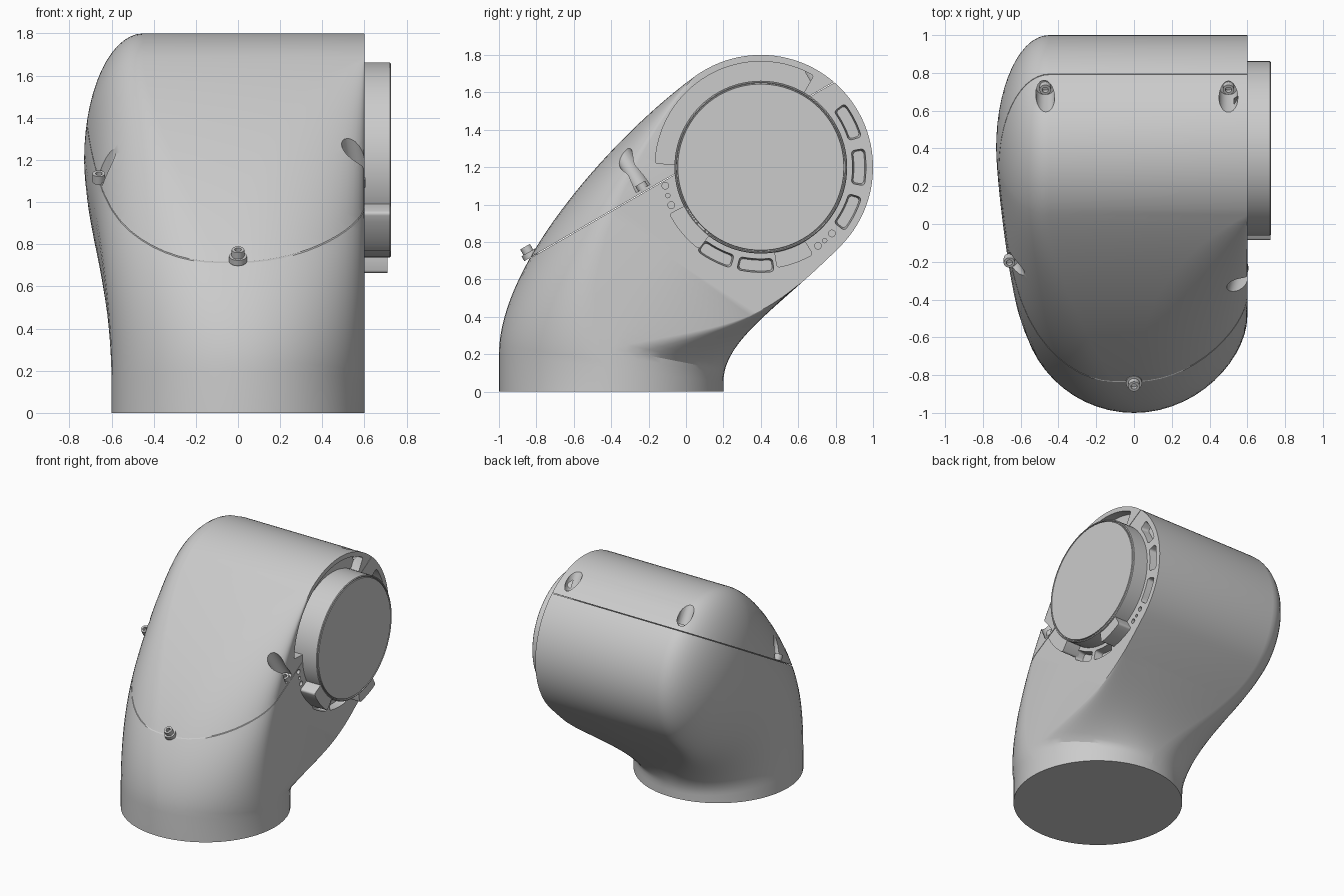
import bpy, bmesh, math
from mathutils import Vector, Matrix

if "Cube" in bpy.data.objects:
    bpy.data.objects.remove(bpy.data.objects["Cube"])

CY, CZ, R = 0.4, 1.2, 0.6                      # axis of the horizontal barrel
A_FRONT, A_BACK = 126, -45                      # where the neck meets the barrel
NQ, NS, NR = 14, 32, 48
PLANE_CO = Vector((0, -0.86, 0.70))             # parting plane, tilted 30 degrees
PLANE_NO = Vector((0, -0.5, 0.866)).normalized()


def finish(bm, name, smooth=True):
    bmesh.ops.recalc_face_normals(bm, faces=bm.faces[:])
    me = bpy.data.meshes.new(name)
    bm.to_mesh(me)
    bm.free()
    ob = bpy.data.objects.new(name, me)
    bpy.context.collection.objects.link(ob)
    if smooth:
        smooth_object(ob)
    return ob


def smooth_object(ob):
    bpy.ops.object.select_all(action='DESELECT')
    ob.select_set(True)
    bpy.context.view_layer.objects.active = ob
    bpy.ops.object.shade_smooth_by_angle(angle=math.radians(28))


def bezier(p, t):
    u = 1 - t
    return p[0]*u**3 + p[1]*3*u*u*t + p[2]*3*u*t*t + p[3]*t**3


def on_barrel(deg):
    t = math.radians(deg)
    return Vector((CY + R*math.cos(t), CZ + R*math.sin(t)))


def section(s):
    """Cross-section (x, r): circle at s=0, flat right end and domed left end at s=1."""
    ease = s*s*(3 - 2*s)
    wl = 0.6 + 0.13*ease*s**0.3
    al = wl - 0.45*ease
    bl = 1 - 0.25*math.sin(math.pi*s)**2        # fuller left shoulder half way up
    sb = max(0, (s - 0.1)/0.9)
    bb = (1 - sb)**4
    ab = 0.6*(1 - sb**1.5)
    if bb < 0.004:
        ab = bb = 0
    ths = [i*math.pi/2/NQ for i in range(NQ + 1)]

    def right(a, b):
        return [(0.6 - a + a*math.cos(t), 1 - b + b*math.sin(t)) for t in ths]

    def left(b):
        return [(-(wl - al + al*math.cos(t)), 1 - b + b*math.sin(t)) for t in ths]
    front = [(0.6, 0.0)] + right(0.6*(1 - s**4), (1 - s)**1.2) + left(bl)[::-1]
    front.append((-wl, 0.0))
    back = [(x, -r) for x, r in left(1)[1:] + right(ab, bb)[::-1]]
    return front, back


def strip(bm, a, b, closed):
    n = len(a)
    for i in range(n if closed else n - 1):
        j = (i + 1) % n
        bm.faces.new((a[i], a[j], b[j], b[i]))


def body():
    bm = bmesh.new()
    f1, b1 = on_barrel(A_FRONT), on_barrel(A_BACK)
    t = math.radians(A_FRONT - 90)
    fp = [Vector((-1, .2)), Vector((-1, .7)), f1 - 0.5*Vector((math.cos(t), math.sin(t))), f1]
    bp = [Vector((.2, .05)), Vector((.2, .28)), Vector((.5, .45)), b1]
    shift = Vector((CY, CZ)) - (f1 + b1)/2
    stations = [(0, Vector((-1, 0)), Vector((.2, 0)))]
    stations += [(i/NS, bezier(fp, i/NS), bezier(bp, i/NS)) for i in range(NS + 1)]
    prev = None
    for s, f, b in stations:                    # neck sweeping from foot to barrel
        c = (f + b)/2 + shift*s*s
        fr, bk = section(s)
        ring = []
        for x, r in fr + bk:
            p = c + ((f - c) if r > 0 else (b - c))*abs(r)
            ring.append(bm.verts.new((x, p.x, p.y)))
        if prev:
            strip(bm, prev, ring, True)
        else:
            bm.faces.new(ring)
        prev = ring
    prev = None
    for i in range(NR + 1):                     # barrel end, about half a revolution
        t = math.radians(A_FRONT + (A_BACK - A_FRONT)*i/NR)
        ring = [bm.verts.new((x, CY + R*r*math.cos(t), CZ + R*r*math.sin(t)))
                for x, r in section(1)[0]]
        if prev:
            strip(bm, prev, ring, False)
        prev = ring
    bmesh.ops.remove_doubles(bm, verts=bm.verts[:], dist=1e-4)
    bmesh.ops.recalc_face_normals(bm, faces=bm.faces[:])
    return bm


def half(bm, side):
    bm = bm.copy()
    no = PLANE_NO * side
    res = bmesh.ops.bisect_plane(bm, geom=bm.verts[:] + bm.edges[:] + bm.faces[:],
                                 plane_co=PLANE_CO + no*0.002, plane_no=no, clear_inner=True)
    cut = [e for e in res['geom_cut'] if isinstance(e, bmesh.types.BMEdge)]
    bmesh.ops.holes_fill(bm, edges=cut, sides=0)
    return bm


def arc_block(bm, r0, r1, a0, a1, x0, x1, c=0.02, taper=0.0):
    """Rounded block bent round the barrel axis; taper shrinks the x0 end."""
    am, rm = math.radians(a0 + a1)/2, (r0 + r1)/2
    rings = []
    for x, sh in ((x0, taper), (x1, 0)):
        hl, hr = rm*math.radians(a1 - a0)/2 - sh, (r1 - r0)/2 - sh
        pts = []
        for q, (su, sv) in enumerate(((1, 1), (-1, 1), (-1, -1), (1, -1))):
            for k in range(5):
                t = (q + k/4)*math.pi/2
                pts.append((su*(hl - c) + c*math.cos(t), sv*(hr - c) + c*math.sin(t)))
            if q in (0, 2):
                n = max(2, int((a1 - a0)/4))
                pts += [(su*(hl - c)*(1 - 2*k/n), sv*hr) for k in range(1, n)]
        rings.append([bm.verts.new((x, CY + (rm + v)*math.cos(am + u/rm),
                                    CZ + (rm + v)*math.sin(am + u/rm))) for u, v in pts])
    strip(bm, rings[0], rings[1], True)
    bm.faces.new(rings[0])
    bm.faces.new(rings[1])


def cylinder(bm, start, axis, r, length, seg=24):
    axis = Vector(axis).normalized()
    m = (Matrix.Translation(Vector(start) + axis*length/2)
         @ Vector((0, 0, 1)).rotation_difference(axis).to_matrix().to_4x4())
    return bmesh.ops.create_cone(bm, cap_ends=True, segments=seg, radius1=r, radius2=r,
                                 depth=length, matrix=m)['verts']


def on_plane(x, y, lift):
    z = PLANE_CO.z + (y - PLANE_CO.y)*0.577
    return Vector((x, y, z)) + PLANE_NO*lift


# screw seats: x, y, sideways tilt of the pocket
SEATS = [(0.575, -0.22, -0.15), (-0.66, -0.18, 0.2), (0.5, 0.735, 0), (-0.47, 0.735, 0)]

# cutters: screw pockets, cover recess, ring slots, pin holes
cb = bmesh.new()
for x, y, tilt in SEATS:
    cylinder(cb, on_plane(x, y, 0.015), PLANE_NO + Vector((tilt, 0, 0)), 0.05, 0.5)
arc_block(cb, 0.44, 0.565, 60, 178, 0.53, 0.7, 0.012)
for a in (27, 0, -27, -93, -117):
    arc_block(cb, 0.488, 0.565, a - 10.5, a + 10.5, 0.54, 0.62, 0.018, 0.01)
for a, r in ((-169, .018), (-163, .012), (-157, .018), (-54, .018), (-49, .012), (-43, .018)):
    t = math.radians(a)
    cylinder(cb, (0.56, CY + .52*math.cos(t), CZ + .52*math.sin(t)), (1, 0, 0), r, 0.1, 16)
cutter = finish(cb, "pocket_cutter", False)
cutter.hide_render = True

# housing halves
whole = body()
for name, side in (("lower_housing", -1), ("upper_cover", 1)):
    ob = finish(half(whole, side), name, False)
    mod = ob.modifiers.new("pockets", 'BOOLEAN')
    mod.operation, mod.solver, mod.object = 'DIFFERENCE', 'EXACT', cutter
    mod.use_self = mod.use_hole_tolerant = True
    bpy.context.view_layer.objects.active = ob
    bpy.ops.object.modifier_apply(modifier=mod.name)
    smooth_object(ob)
whole.free()
bpy.data.objects.remove(cutter)

# output flange with rim groove
bm = bmesh.new()
prof = [(0, .5), (.462, .5), (.462, .72), (.457, .725), (.452, .725), (.45, .715),
        (.446, .715), (.444, .725), (0, .725)]
prev = None
for i in range(97):
    t = i*math.tau/96
    ring = [bm.verts.new((x, CY + r*math.cos(t), CZ + r*math.sin(t))) for r, x in prof]
    if prev:
        strip(bm, prev, ring, False)
    prev = ring
bmesh.ops.remove_doubles(bm, verts=bm.verts[:], dist=1e-5)
finish(bm, "output_flange")

# stop tabs on the ring
for name, a0, a1, r1, x1 in (("front_stop_tab", -153, -127, .55, .722),
                             ("lower_stop_tab", -81, -59, .545, .71)):
    bm = bmesh.new()
    arc_block(bm, 0.45, r1, a0, a1, 0.58, x1, 0.015)
    finish(bm, name)

# socket-head screws
heads = [on_plane(x, y, 0.005) for x, y, t in SEATS] + [on_plane(0, -0.828, 0.02)]
for i, p in enumerate(heads):
    bm = bmesh.new()
    if i == 4:
        cylinder(bm, p - PLANE_NO*0.02, PLANE_NO, 0.042, 0.03)
    vs = set(cylinder(bm, p, PLANE_NO, 0.03, 0.045))
    top = max((f for f in bm.faces if set(f.verts) <= vs),
              key=lambda f: f.calc_center_median().dot(PLANE_NO))
    bmesh.ops.inset_individual(bm, faces=[top], thickness=0.014)
    ext = bmesh.ops.extrude_discrete_faces(bm, faces=[top])['faces']
    bmesh.ops.translate(bm, verts=ext[0].verts[:], vec=-PLANE_NO*0.025)
    finish(bm, f"screw_{i + 1}")
